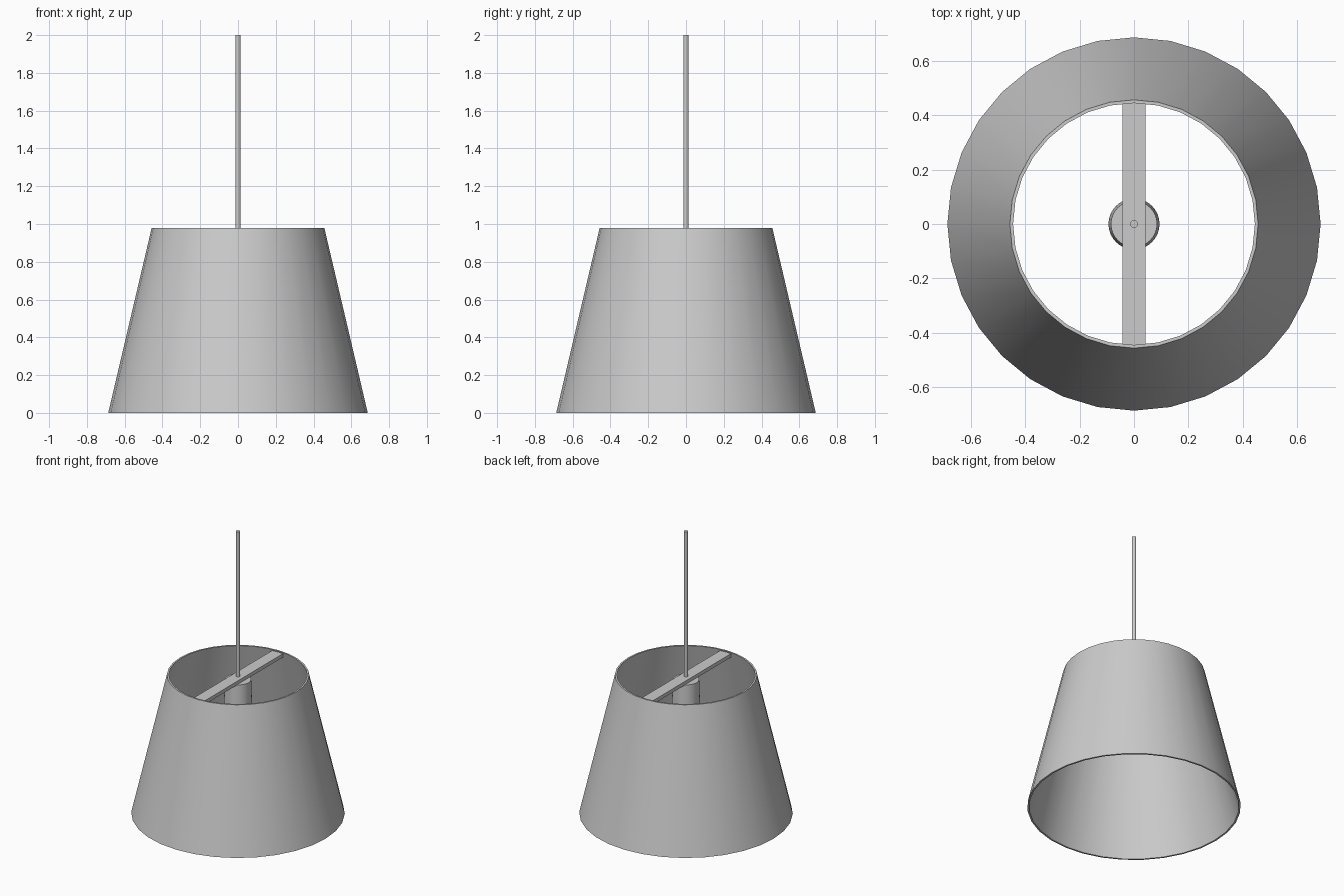
import bpy, bmesh, math

if "Cube" in bpy.data.objects:
    bpy.data.objects.remove(bpy.data.objects["Cube"])

def lathe(name, profile, sides=32, closed=False):
    """Revolve an (r, z) profile about z; open profiles get end caps."""
    bm = bmesh.new()
    rings = [[bm.verts.new((r * math.cos(2 * math.pi * i / sides),
                            r * math.sin(2 * math.pi * i / sides), z))
              for i in range(sides)] for r, z in profile]
    pairs = list(zip(rings, rings[1:]))
    if closed:
        pairs.append((rings[-1], rings[0]))
    else:
        bm.faces.new(rings[0])
        bm.faces.new(rings[-1])
    for a, b in pairs:
        for i in range(sides):
            j = (i + 1) % sides
            bm.faces.new((a[i], a[j], b[j], b[i]))
    bmesh.ops.recalc_face_normals(bm, faces=bm.faces)
    mesh = bpy.data.meshes.new(name)
    bm.to_mesh(mesh)
    bm.free()
    obj = bpy.data.objects.new(name, mesh)
    bpy.context.collection.objects.link(obj)
    bpy.ops.object.select_all(action='DESELECT')
    obj.select_set(True)
    bpy.context.view_layer.objects.active = obj
    bpy.ops.object.shade_smooth_by_angle(angle=math.radians(30))
    return obj

# Tapered shade: thin wall, open at both ends
lathe("shade", [(0.687, 0), (0.457, 0.98), (0.445, 0.98), (0.675, 0)], closed=True)

# Lamp holder hanging under the cross bar, slightly wider at the bottom
lathe("lamp_holder", [(0.094, 0.66), (0.085, 0.948)])

# Hanging rod
lathe("hanging_rod", [(0.014, 0.96), (0.014, 2.0)], sides=16)

# Flat bar across the top opening
bpy.ops.mesh.primitive_cube_add(size=1, location=(0, 0, 0.959))
bar = bpy.context.object
bar.name = "cross_bar"
bar.scale = (0.084, 0.892, 0.026)
